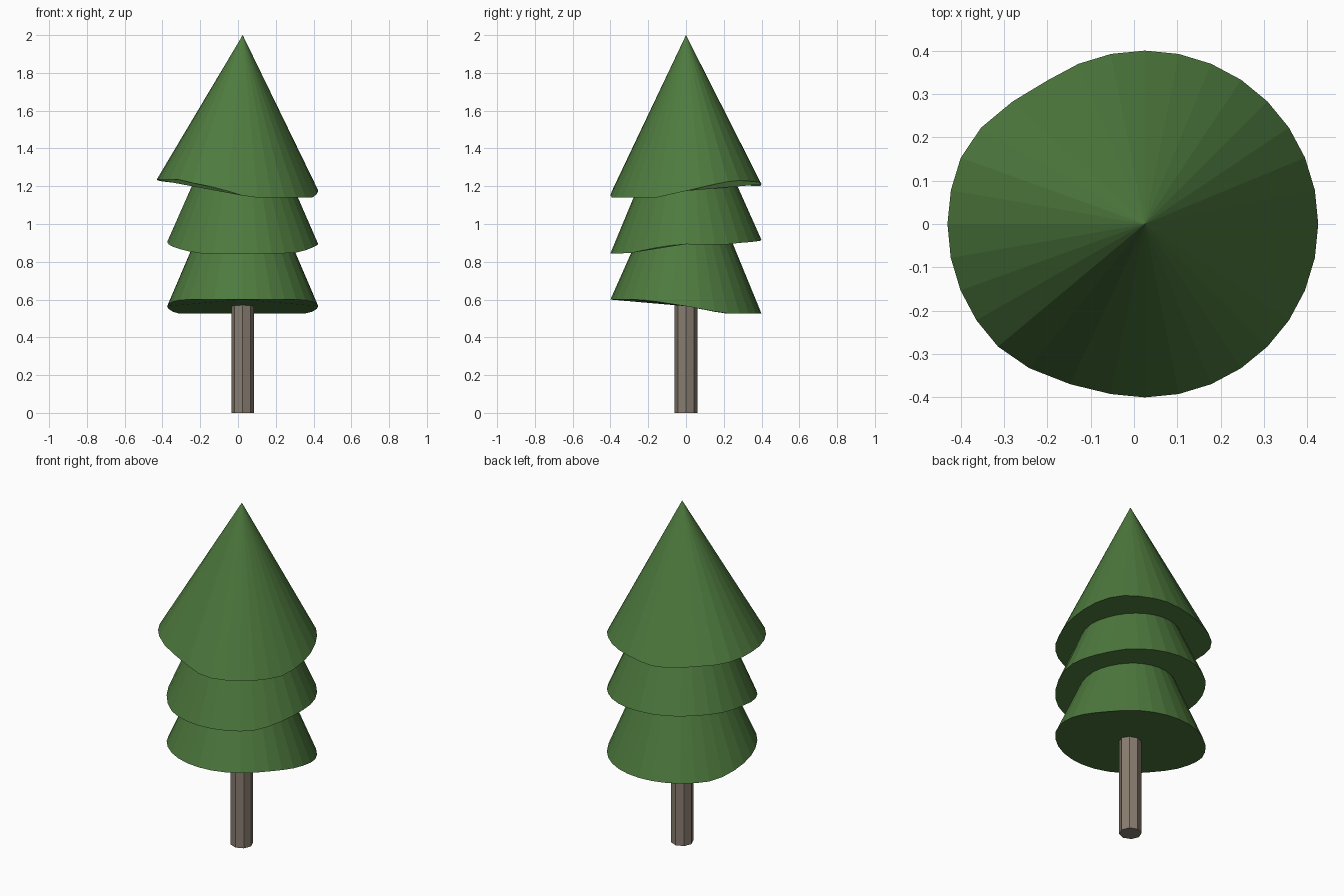
import bpy
import bmesh
from math import cos, sin, radians
from mathutils import Vector

default = bpy.data.objects.get("Cube")
if default:
    bpy.data.objects.remove(default, do_unlink=True)

AXIS_X = 0.025
RADIUS = 0.4
SIDES = 32


def make_material(name, color):
    mat = bpy.data.materials.new(name)
    mat.use_nodes = True
    mat.diffuse_color = color
    mat.node_tree.nodes["Principled BSDF"].inputs["Base Color"].default_value = color
    return mat


def add_object(name, bm, mat):
    bmesh.ops.recalc_face_normals(bm, faces=bm.faces)
    mesh = bpy.data.meshes.new(name)
    bm.to_mesh(mesh)
    bm.free()
    mesh.materials.append(mat)
    obj = bpy.data.objects.new(name, mesh)
    bpy.context.collection.objects.link(obj)
    return obj


def sample(keys, angle):
    """Linear interpolation in a closed list of (degrees, value) keys."""
    closed = keys + [(360, keys[0][1])]
    for (a0, v0), (a1, v1) in zip(closed, closed[1:]):
        if a0 <= angle <= a1:
            return v0 + (v1 - v0) * (angle - a0) / (a1 - a0)


def branch_cone(name, apex, rim_heights, mat, pull=None):
    """Cone of foliage with a bent rim and a flat-capped underside."""
    bm = bmesh.new()
    tip = bm.verts.new((AXIS_X, 0, apex))
    rim = []
    for i in range(SIDES):
        deg = 360 * i / SIDES
        a = radians(deg)
        shift = sample(pull, deg) if pull else 0
        rim.append(bm.verts.new((AXIS_X + RADIUS * cos(a) + shift,
                                 RADIUS * sin(a), sample(rim_heights, deg))))
    for i in range(SIDES):
        bm.faces.new((rim[i], rim[(i + 1) % SIDES], tip))
    bm.faces.new(rim[::-1])
    return add_object(name, bm, mat)


green = make_material("foliage green", (0.076, 0.195, 0.048, 1))
bark = make_material("bark brown", (0.25, 0.205, 0.162, 1))

# Trunk: eight-sided post reaching into the foliage
bm = bmesh.new()
bmesh.ops.create_cone(bm, cap_ends=True, segments=8, radius1=0.06, radius2=0.06, depth=0.8)
bmesh.ops.translate(bm, verts=bm.verts, vec=Vector((AXIS_X, 0, 0.4)))
add_object("trunk", bm, bark)

# Lower branches: rim lifted at the front
branch_cone("lower_branches", 1.5,
            [(0, 0.565), (30, 0.527), (45, 0.525), (150, 0.525), (180, 0.565),
             (210, 0.597), (225, 0.6), (315, 0.6), (330, 0.597)], green)

# Middle branches: rim lifted at the back and sides
branch_cone("middle_branches", 1.81,
            [(0, 0.893), (30, 0.89), (45, 0.9), (90, 0.915), (135, 0.92), (180, 0.905),
             (202, 0.88), (225, 0.855), (236, 0.845), (312, 0.845), (328, 0.863),
             (345, 0.885)], green)

# Top branches: rim lifted and pulled out to one side
branch_cone("top_branches", 2.0,
            [(0, 1.175), (30, 1.223), (45, 1.23), (80, 1.22), (100, 1.2), (120, 1.2),
             (135, 1.215), (180, 1.235), (225, 1.235), (247, 1.2), (270, 1.15),
             (281, 1.14), (337, 1.14)], green,
            pull=[(0, 0), (124, 0), (135, -0.022), (146, -0.045), (157, -0.055),
                  (225, -0.056), (236, -0.045), (247, -0.02), (259, 0)])
